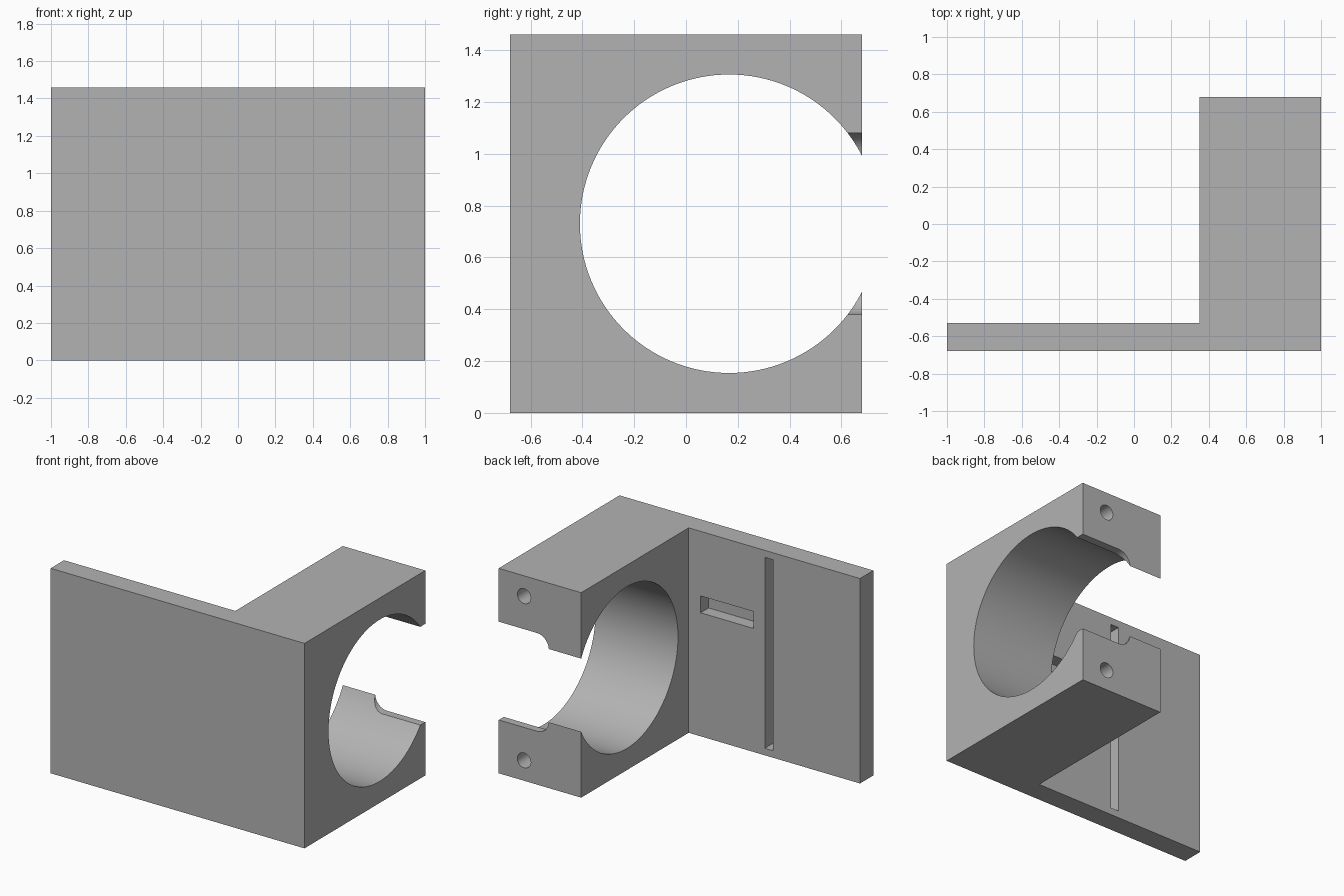
import bpy, bmesh, math
from mathutils import Matrix

if "Cube" in bpy.data.objects:
    bpy.data.objects.remove(bpy.data.objects["Cube"], do_unlink=True)

HEIGHT, MID = 1.46, 0.73
BACK, FRONT, PLATE = 0.68, -0.68, -0.53

grey = bpy.data.materials.new("plain grey")
grey.use_nodes = True
colour = (0.45, 0.45, 0.45, 1)
grey.diffuse_color = colour
grey.node_tree.nodes["Principled BSDF"].inputs["Base Color"].default_value = colour


def make(name, bm):
    bmesh.ops.recalc_face_normals(bm, faces=bm.faces)
    mesh = bpy.data.meshes.new(name)
    bm.to_mesh(mesh)
    bm.free()
    mesh.materials.append(grey)
    obj = bpy.data.objects.new(name, mesh)
    bpy.context.collection.objects.link(obj)
    return obj


def prism(name, points, along):
    """Extrude a closed outline by a vector."""
    bm = bmesh.new()
    face = bm.faces.new([bm.verts.new(p) for p in points])
    top = bmesh.ops.extrude_face_region(bm, geom=[face])["geom"]
    verts = [v for v in top if isinstance(v, bmesh.types.BMVert)]
    bmesh.ops.translate(bm, verts=verts, vec=along)
    return make(name, bm)


def box(name, x0, x1, y0, y1, z0, z1):
    outline = [(x0, y0, z0), (x1, y0, z0), (x1, y1, z0), (x0, y1, z0)]
    return prism(name, outline, (0, 0, z1 - z0))


def cylinder(name, centre, radius, length, axis, segments):
    bm = bmesh.new()
    turn = Matrix.Rotation(math.pi / 2, 4, "Y" if axis == "X" else "X")
    bmesh.ops.create_cone(bm, cap_ends=True, segments=segments, radius1=radius,
                          radius2=radius, depth=length,
                          matrix=Matrix.Translation(centre) @ turn)
    return make(name, bm)


# L-shaped body: thin front plate and deep clamp block
outline = [(-1, FRONT), (1, FRONT), (1, BACK), (0.35, BACK), (0.35, PLATE), (-1, PLATE)]
body = prism("clamp_bracket", [(x, y, 0) for x, y in outline], (0, 0, HEIGHT))

# Large bore, open at the back
cutters = [cylinder("bore_cutter", (0.7, 0.1665, MID), 0.576, 1, "X", 128)]

# Wider mouth with rounded inner corners
wall, half, r = 0.605, 0.35, 0.095
mouth = [(1.1, MID - half), (1.1, MID + half)]
for sign in (1, -1):
    for i in range(13):
        a = math.pi / 2 * (i if sign > 0 else 12 - i) / 12
        mouth.append((wall + r - r * math.sin(a),
                      MID + sign * (half - r + r * math.cos(a))))
cutters.append(prism("mouth_cutter", [(x, 0.3, z) for x, z in mouth], (0, 0.6, 0)))

# Blind screw holes in the back of each jaw
for side in (1, -1):
    cutters.append(cylinder("screw_hole_cutter", (0.8, BACK, MID + side * 0.585),
                            0.053, 0.5, "Y", 32))

# Long slot and short pocket in the inner face of the plate
cutters.append(box("slot_cutter", -0.315, -0.25, PLATE - 0.1, PLATE + 0.1, 0.05, 1.41))
cutters.append(box("pocket_cutter", -0.16, 0.256, PLATE - 0.09, PLATE + 0.1, 0.88, 1.0))

bpy.context.view_layer.objects.active = body
for cutter in cutters:
    mod = body.modifiers.new(cutter.name, "BOOLEAN")
    mod.operation, mod.solver, mod.object = "DIFFERENCE", "EXACT", cutter
    bpy.ops.object.modifier_apply(modifier=mod.name)
    bpy.data.objects.remove(cutter, do_unlink=True)

bpy.ops.object.select_all(action="DESELECT")
body.select_set(True)
bpy.ops.object.shade_smooth_by_angle(angle=math.radians(30))
